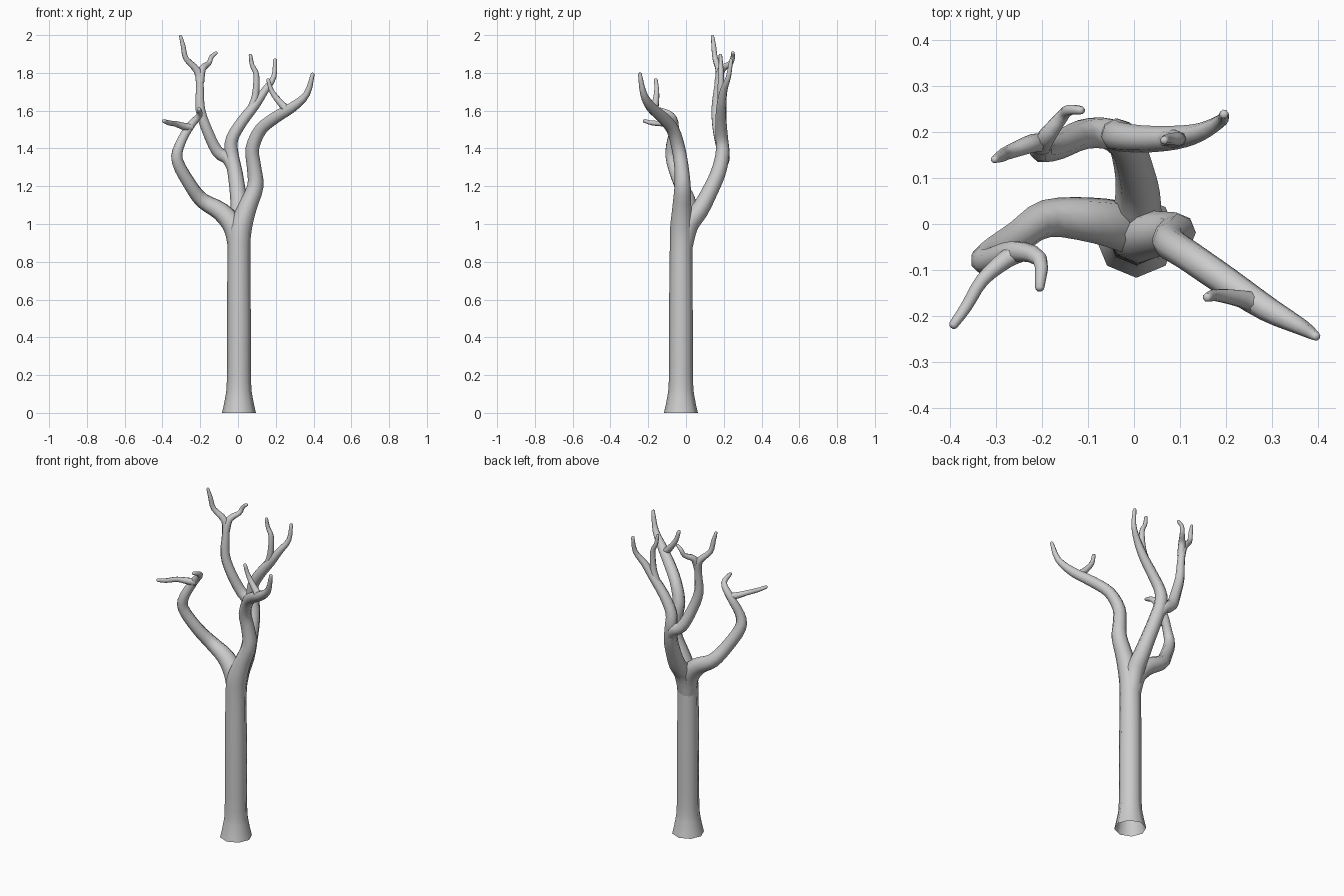
import bpy, bmesh, math
from mathutils import Vector

SIDES = 8


def spline(pts, steps):
    """Catmull-Rom through (x, y, z, radius) points."""
    p = [Vector(q) for q in pts]
    p = [p[0] * 2 - p[1]] + p + [p[-1] * 2 - p[-2]]
    out = []
    for a, b, c, d in zip(p, p[1:], p[2:], p[3:]):
        for i in range(steps):
            t = i / steps
            out.append(0.5 * (2 * b + (c - a) * t + (2 * a - 5 * b + 4 * c - d) * t * t
                              + (3 * b - a - 3 * c + d) * t ** 3))
    return out + [p[-2]]


def limb(name, pts, steps=3):
    """Tapered tube along a path; open at the start, rounded at the tip."""
    path = spline(pts, steps)
    pos = [q.to_3d() for q in path]
    rad = [q.w for q in path]
    # round off the tip
    end = (pos[-1] - pos[-2]).normalized()
    pos[-1] = pos[-1] - end * rad[-1] * 0.5
    pos.append(pos[-1] + end * rad[-1] * 0.5)
    rad.append(rad[-1] * 0.6)
    bm = bmesh.new()
    rings = []
    u = Vector((1, 0, 0))
    for i, c in enumerate(pos):
        t = (pos[min(i + 1, len(pos) - 1)] - pos[max(i - 1, 0)]).normalized()
        u = (u - t * u.dot(t)).normalized()
        v = t.cross(u)
        rings.append([bm.verts.new(c + rad[i] * (u * math.cos(a) + v * math.sin(a)))
                      for a in (k * math.tau / SIDES for k in range(SIDES))])
    for r, s in zip(rings, rings[1:]):
        for k in range(SIDES):
            n = (k + 1) % SIDES
            bm.faces.new((r[k], r[n], s[n], s[k]))
    bm.faces.new(rings[-1])
    for f in bm.faces:
        f.smooth = True
    mesh = bpy.data.meshes.new(name)
    bm.to_mesh(mesh)
    bm.free()
    ob = bpy.data.objects.new(name, mesh)
    bpy.context.collection.objects.link(ob)


# trunk with flared foot, running on into the right branch
limb("trunk_and_right_branch", [
    (.005, -.027, 0, .09), (.005, -.027, .07, .075), (.005, -.027, .17, .064),
    (.005, -.027, .5, .063), (.005, -.026, .86, .060), (.014, -.024, .98, .060),
    (.05, -.022, 1.09, .050), (.092, -.018, 1.2, .043), (.085, -.024, 1.3, .038),
    (.076, -.04, 1.4, .036), (.12, -.07, 1.5, .034), (.20, -.125, 1.565, .033),
    (.29, -.185, 1.62, .028), (.365, -.225, 1.69, .018), (.397, -.245, 1.80, .010)])
limb("right_twig", [
    (.27, -.175, 1.60, .024), (.235, -.163, 1.63, .02),
    (.18, -.155, 1.70, .014), (.158, -.16, 1.77, .010)])

# left branch and its two twigs
limb("left_branch", [
    (.0, -.02, .86, .050), (-.02, -.008, .98, .056), (-.09, .008, 1.065, .050),
    (-.19, .012, 1.125, .041), (-.255, -.03, 1.21, .036), (-.32, -.073, 1.33, .033),
    (-.312, -.08, 1.41, .028), (-.26, -.06, 1.51, .024), (-.205, -.077, 1.575, .017),
    (-.206, -.145, 1.61, .010)])
limb("left_twig", [
    (-.245, -.06, 1.515, .022), (-.28, -.078, 1.515, .020), (-.33, -.122, 1.53, .015),
    (-.365, -.18, 1.535, .013), (-.397, -.225, 1.547, .010)])

# back branch and its right-hand fork
limb("back_branch", [
    (.005, -.02, .86, .050), (.006, .01, .99, .054), (.008, .07, 1.07, .048),
    (.0, .12, 1.16, .043), (-.015, .17, 1.27, .040), (-.034, .193, 1.37, .037),
    (-.032, .19, 1.45, .033), (.02, .185, 1.54, .030), (.09, .188, 1.63, .026),
    (.145, .20, 1.71, .020), (.19, .225, 1.78, .014), (.196, .24, 1.875, .010)])
limb("back_right_twig", [
    (.07, .187, 1.61, .022), (.092, .185, 1.68, .019), (.097, .185, 1.79, .015),
    (.075, .185, 1.84, .012), (.065, .182, 1.90, .009)])

# upper left fork of the back branch and its twigs
limb("back_left_fork", [
    (-.012, .165, 1.27, .034), (-.05, .195, 1.345, .036), (-.11, .195, 1.385, .033),
    (-.165, .17, 1.50, .030), (-.20, .16, 1.61, .027), (-.202, .17, 1.73, .022),
    (-.215, .177, 1.81, .021), (-.275, .155, 1.875, .015), (-.29, .147, 1.94, .013),
    (-.305, .14, 2.0, .008)])
limb("back_left_twig", [
    (-.20, .17, 1.75, .021), (-.19, .19, 1.82, .020), (-.155, .235, 1.85, .014),
    (-.14, .248, 1.885, .012), (-.11, .247, 1.91, .009)])
